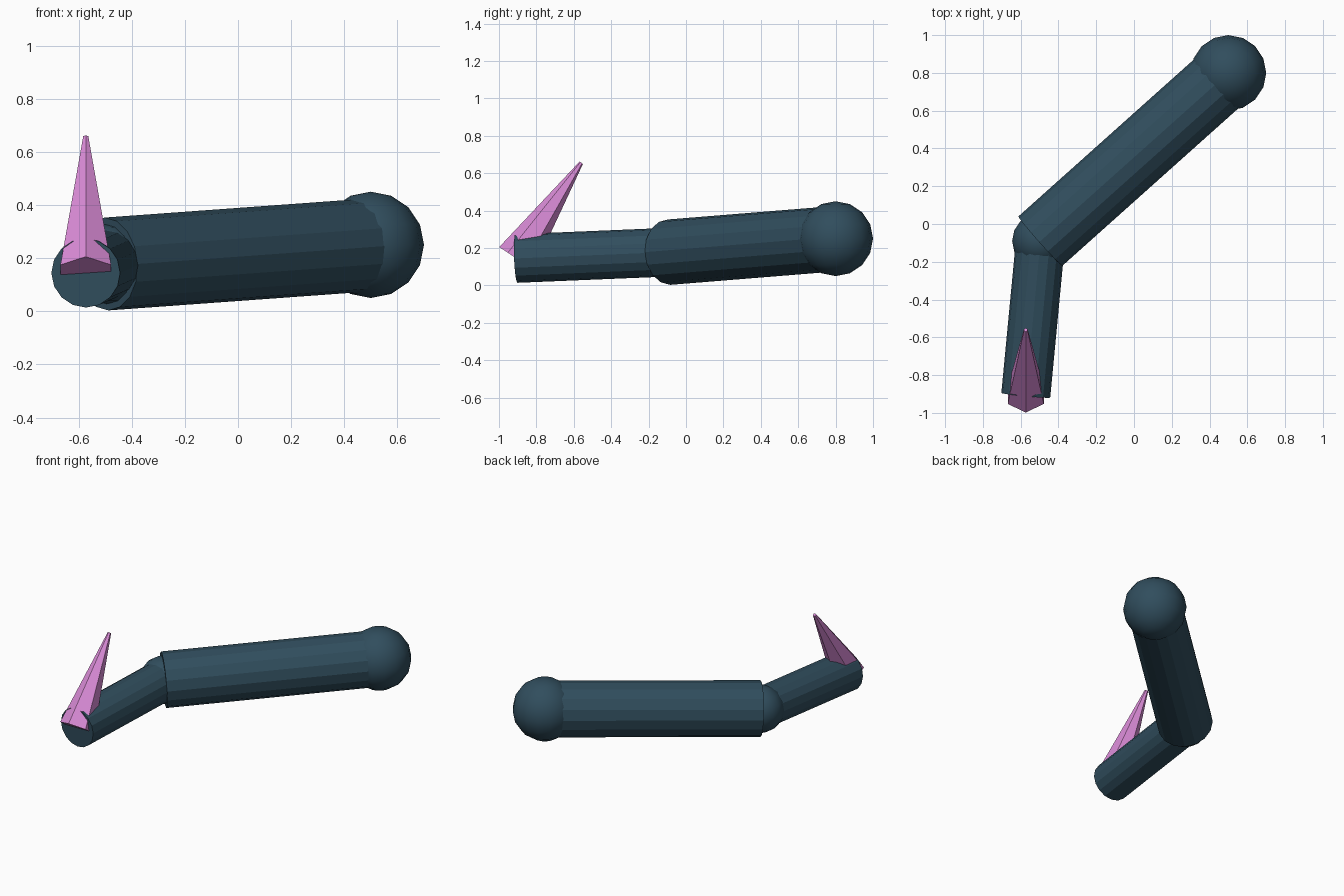
import bpy
from mathutils import Vector

if "Cube" in bpy.data.objects:
    bpy.data.objects.remove(bpy.data.objects["Cube"])


def material(name, color):
    m = bpy.data.materials.new(name)
    m.diffuse_color = (*color, 1)
    m.use_nodes = True
    m.node_tree.nodes["Principled BSDF"].inputs["Base Color"].default_value = m.diffuse_color
    return m


SLATE = material("slate_blue", (0.03, 0.075, 0.11))
PINK = material("pink", (0.70, 0.26, 0.68))


def finish(name, mat, smooth=False):
    o = bpy.context.object
    o.name = name
    o.data.materials.append(mat)
    if smooth:
        bpy.ops.object.shade_smooth()
    return o


def limb(name, a, b, r1, r2, sides, mat):
    """Straight, optionally tapered limb from point a to point b."""
    a, b = Vector(a), Vector(b)
    d = b - a
    bpy.ops.mesh.primitive_cone_add(
        vertices=sides, radius1=r1, radius2=r2, depth=d.length,
        location=(a + b) / 2, rotation=d.to_track_quat('Z', 'Y').to_euler())
    return finish(name, mat)


def ball(name, centre, r):
    bpy.ops.mesh.primitive_uv_sphere_add(
        segments=16, ring_count=8, radius=r, location=centre)
    return finish(name, SLATE, smooth=True)


shoulder = (0.50, 0.80, 0.25)
elbow = (-0.495, -0.09, 0.178)
wrist = (-0.573, -0.907, 0.144)
claw_tip = (-0.573, -0.56, 0.656)

# joints
ball("shoulder_joint", shoulder, 0.20)
ball("elbow_joint", elbow, 0.15)

# arm segments
limb("upper_arm", shoulder, elbow, 0.175, 0.175, 16, SLATE)
limb("forearm", elbow, wrist, 0.13, 0.13, 16, SLATE)

# six-sided spike at the wrist
limb("claw", wrist, claw_tip, 0.11, 0.011, 6, PINK)
